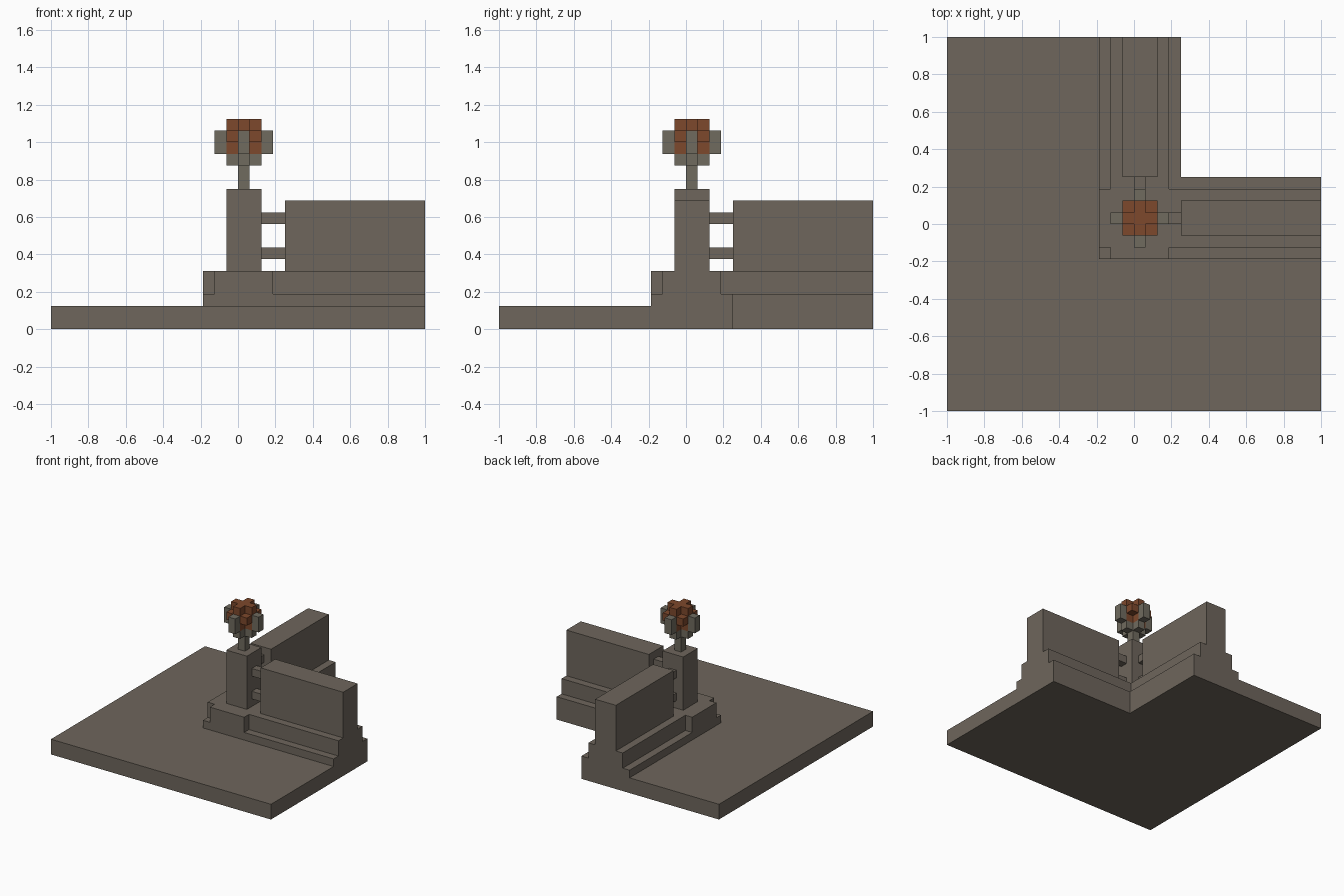
import bpy
import bmesh

cube = bpy.data.objects.get("Cube")
if cube:
    bpy.data.objects.remove(cube)

U = 1 / 16  # one block


def material(name, rgb):
    mat = bpy.data.materials.new(name)
    mat.use_nodes = True
    colour = (*rgb, 1)
    mat.diffuse_color = colour
    mat.node_tree.nodes["Principled BSDF"].inputs["Base Color"].default_value = colour
    return mat


stone = material("stone", (0.156, 0.133, 0.107))
sepal_grey = material("sepal grey", (0.162, 0.147, 0.114))
rust = material("rust", (0.205, 0.065, 0.025))


def prism(name, outline, z0, z1, mat):
    """Extrude a counter-clockwise outline, given in blocks, from z0 to z1."""
    bm = bmesh.new()
    face = bm.faces.new([bm.verts.new((x * U, y * U, z0 * U)) for x, y in outline])
    top = bmesh.ops.extrude_face_region(bm, geom=[face])["geom"]
    verts = [v for v in top if isinstance(v, bmesh.types.BMVert)]
    bmesh.ops.translate(bm, verts=verts, vec=(0, 0, (z1 - z0) * U))
    bmesh.ops.recalc_face_normals(bm, faces=bm.faces)
    mesh = bpy.data.meshes.new(name)
    bm.to_mesh(mesh)
    bm.free()
    mesh.materials.append(mat)
    obj = bpy.data.objects.new(name, mesh)
    bpy.context.collection.objects.link(obj)
    return obj


def rect(x0, x1, y0, y1):
    return [(x0, y0), (x1, y0), (x1, y1), (x0, y1)]


def corner(low, high):
    """L-shaped outline whose two arms run out to the back and left edges."""
    return [(low, low), (16, low), (16, high), (high, high), (high, 16), (low, 16)]


def swap(outline):
    """Mirror an outline across the diagonal."""
    return [(y, x) for x, y in reversed(outline)]


PLUS = [(0, -1), (1, -1), (1, 0), (2, 0), (2, 1), (1, 1),
        (1, 2), (0, 2), (0, 1), (-1, 1), (-1, 0), (0, 0)]

# Ground slab and stepped plinth
prism("ground_slab", corner(-16, 4), 0, 2, stone)
prism("lower_step", corner(-3, 4), 2, 3, stone)
prism("inner_step_side", [(-2, 4), (4, 4), (4, 16), (-2, 16)], 2, 3, stone)
upper = [(-3, -2), (-2, -2), (-2, -3), (3, -3), (3, -2), (16, -2),
         (16, 3), (3, 3), (3, 16), (-2, 16), (-2, 3), (-3, 3)]
prism("upper_step", upper, 3, 5, stone)

# Corner post
prism("post", rect(-1, 2, -1, 2), 5, 12, stone)

# Walls and the rails that tie them to the post
for side, turn in (("left", lambda o: o), ("back", swap)):
    prism(side + "_wall", turn(rect(4, 16, -1, 2)), 5, 11, stone)
    for level, z in (("lower", 6), ("upper", 9)):
        prism(f"{side}_{level}_rail", turn(rect(2, 4, 0, 1)), z, z + 1, stone)

# Bud: stem, cup, four sepals and the coloured core
prism("stem", rect(0, 1, 0, 1), 12, 14, sepal_grey)
prism("cup", PLUS, 14, 15, sepal_grey)
for name, outline in (("right", rect(-2, -1, 0, 1)), ("left", rect(2, 3, 0, 1)),
                      ("front", rect(0, 1, -2, -1)), ("back", rect(0, 1, 2, 3))):
    prism(name + "_sepal", outline, 15, 17, sepal_grey)
prism("core_bottom", PLUS, 15, 16, rust)
prism("core_middle", rect(-1, 2, -1, 2), 16, 17, rust)
prism("core_top", PLUS, 17, 18, rust)
